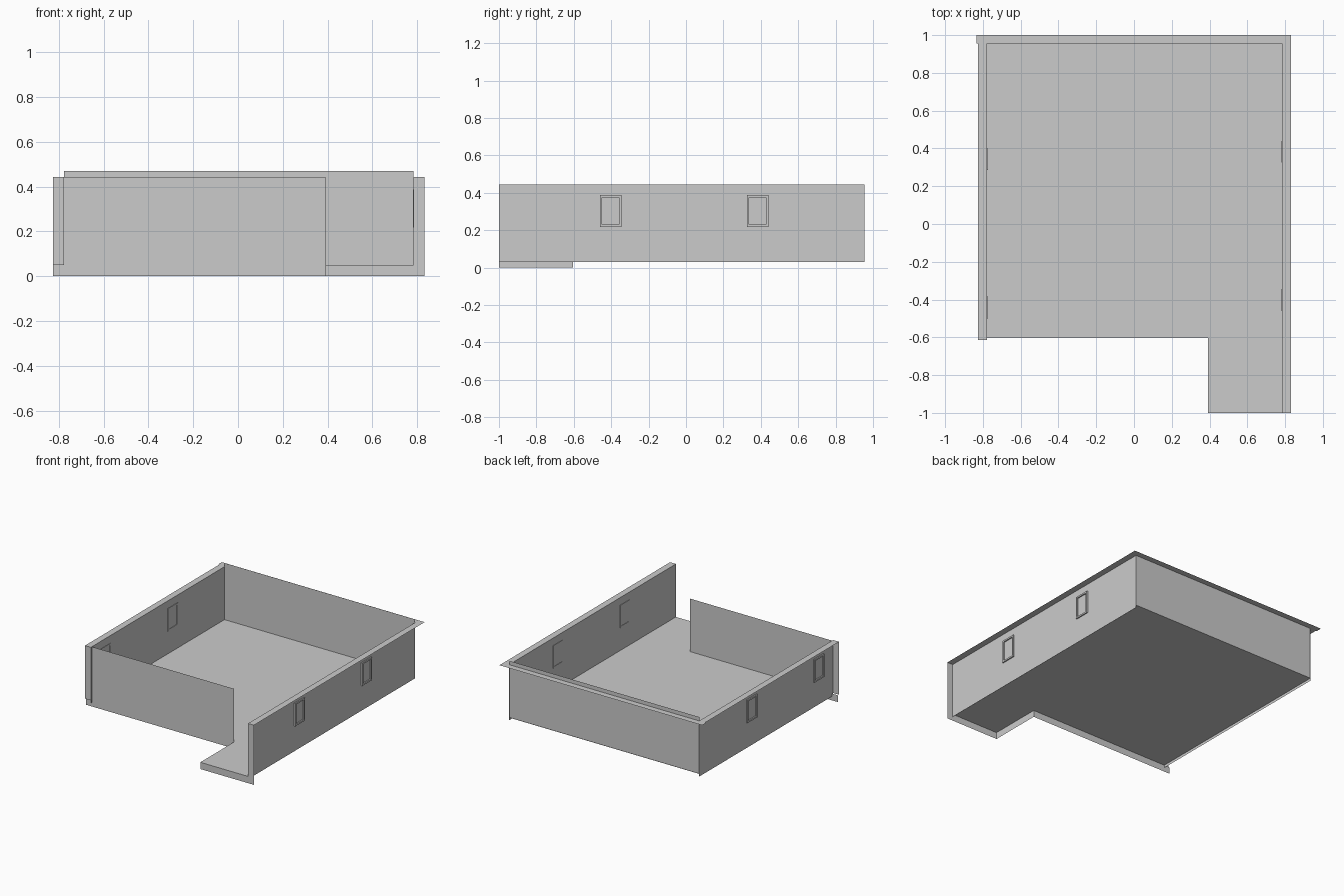
import bpy, bmesh

if "Cube" in bpy.data.objects:
    bpy.data.objects.remove(bpy.data.objects["Cube"])

TOP, FLOOR, LOW, LIP = 0.443, 0.05, 0.03, 0.47
XL, XR, OL, OR = -0.777, 0.783, -0.825, 0.831   # inner wall lines, outer rim lines
YB, YF, YE, XP = 0.955, -0.603, -0.615, 0.391   # back wall, front wall, left end, passage


def sheet(name, *polys):
    """Open flat panels made from corner outlines."""
    bm = bmesh.new()
    for poly in polys:
        bm.faces.new([bm.verts.new(p) for p in poly])
    bmesh.ops.remove_doubles(bm, verts=bm.verts, dist=1e-5)
    mesh = bpy.data.meshes.new(name)
    bm.to_mesh(mesh)
    bm.free()
    ob = bpy.data.objects.new(name, mesh)
    bpy.context.collection.objects.link(ob)
    return ob


def on_x(x, y0, y1, z0, z1):
    return [(x, y0, z0), (x, y1, z0), (x, y1, z1), (x, y0, z1)]


def on_y(y, x0, x1, z0, z1):
    return [(x0, y, z0), (x1, y, z0), (x1, y, z1), (x0, y, z1)]


def on_z(z, x0, x1, y0, y1):
    return [(x0, y0, z), (x1, y0, z), (x1, y1, z), (x0, y1, z)]


def window(name, x, out, y0, z0, w=0.115, h=0.17, bar=0.012):
    """Thin rectangular frame standing slightly proud of both wall faces."""
    bm = bmesh.new()
    xs = (x - out * 0.003, x + out * 0.009)
    loops = []
    for px in xs:
        for g in (0, bar):
            loops.append([bm.verts.new(p) for p in
                          on_x(px, y0 + g, y0 + w - g, z0 + g, z0 + h - g)])
    a, b, c, d = loops
    for p, q in ((a, b), (b, d), (d, c), (c, a)):
        for i in range(4):
            j = (i + 1) % 4
            bm.faces.new((p[i], p[j], q[j], q[i]))
    bmesh.ops.recalc_face_normals(bm, faces=bm.faces)
    mesh = bpy.data.meshes.new(name)
    bm.to_mesh(mesh)
    bm.free()
    bpy.context.collection.objects.link(bpy.data.objects.new(name, mesh))


# L-shaped floor
sheet("floor", [(XL, YF, FLOOR), (XP, YF, FLOOR), (XP, -1, FLOOR), (XR, -1, FLOOR),
                (XR, YB, FLOOR), (XL, YB, FLOOR)])

# Skirt below the floor along the front and round the passage
sheet("floor_skirt",
      on_y(YF, OL, XP, 0, FLOOR),
      on_x(XP, -1, YF, 0, FLOOR),
      on_y(-1, XP, OR, 0, FLOOR))

# Walls
sheet("right_wall", on_x(XR, -1, YB, LOW, TOP))
sheet("left_wall", on_x(XL, YE, YB, LOW, TOP))
sheet("back_wall", on_y(YB - 0.003, XL, XR, FLOOR, LIP))
sheet("front_wall", on_y(YF, XL, XP, FLOOR, TOP))

# Wall end caps
sheet("right_wall_end", on_y(-1, XR, OR, FLOOR, TOP))
sheet("left_wall_end", on_y(YE, OL, XL, FLOOR, TOP))

# Flat rim overhanging the outside of the walls
sheet("right_rim", on_z(TOP, XR, OR, -1, 1))
sheet("left_rim", on_z(TOP, OL, XL, YE, YB))
sheet("back_rim", on_z(TOP, -0.833, XR, YB, 1))

# Window frames
for i, y in enumerate((-0.46, 0.325)):
    window(f"right_window_{i + 1}", XR, 1, y, 0.217)
    window(f"left_window_{i + 1}", XL, -1, y - 0.04, 0.217)
